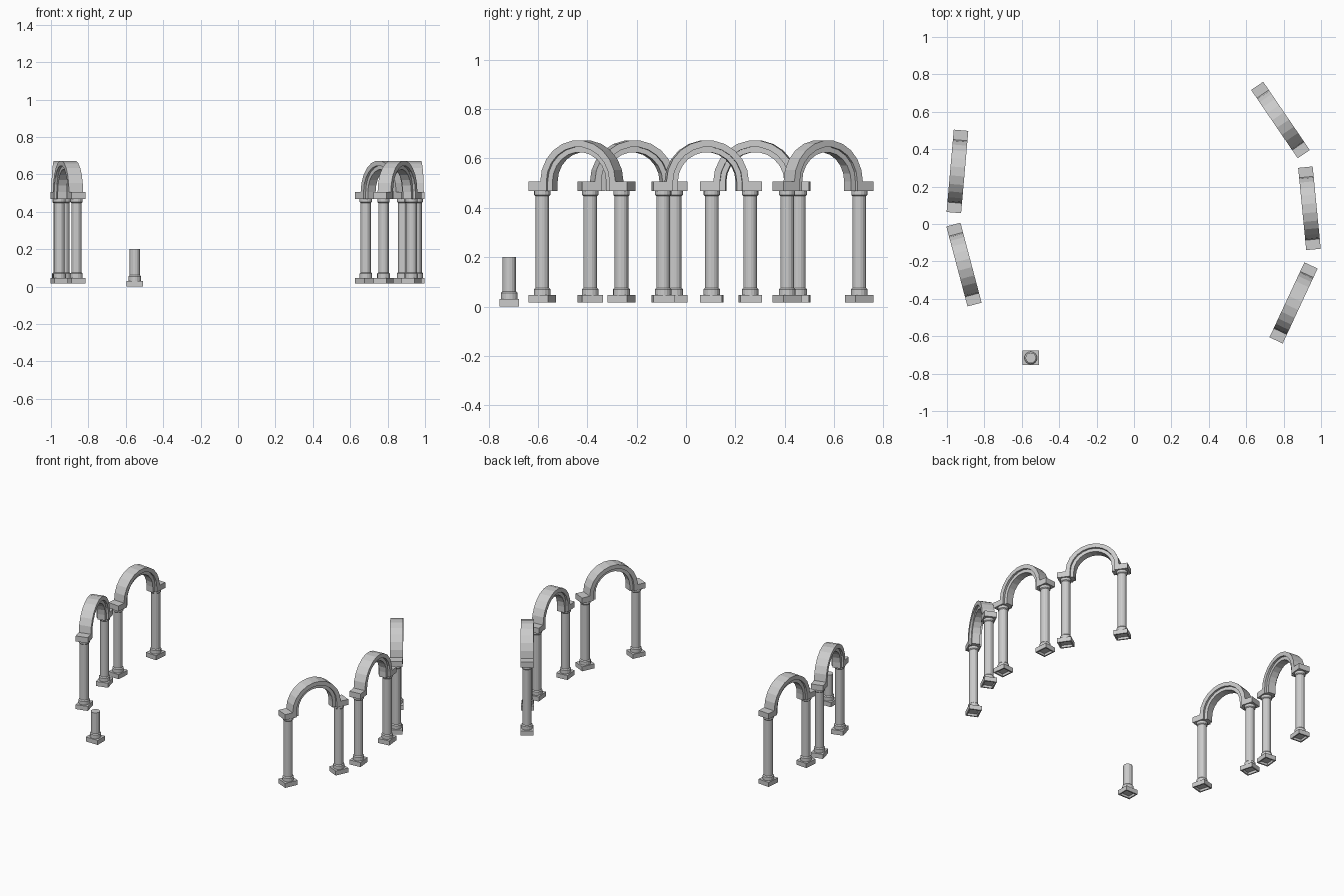
import bpy, bmesh, math
from mathutils import Matrix

if "Cube" in bpy.data.objects:
    bpy.data.objects.remove(bpy.data.objects["Cube"])

W = 0.078           # depth of plinths, imposts and outer arch band
R_OUT, R_MID, R_IN = 0.168, 0.141, 0.12
SPRING, IMPOST = 0.506, 0.469
COL = 0.177         # column offset from arch centre
SEG = 11


def box(bm, x0, x1, depth, z0, z1, y=0.0):
    m = Matrix.Translation(((x0 + x1) / 2, y, (z0 + z1) / 2)) @ \
        Matrix.Diagonal((x1 - x0, depth, z1 - z0, 1))
    return bmesh.ops.create_cube(bm, size=1, matrix=m)['verts']


def lathe(bm, x, profile, n=16):
    # stacked rings closed at both ends
    rings = [[bm.verts.new((x + r * math.cos(2 * math.pi * i / n),
                            r * math.sin(2 * math.pi * i / n), z)) for i in range(n)]
             for r, z in profile]
    for a, b in zip(rings, rings[1:]):
        for i in range(n):
            j = (i + 1) % n
            bm.faces.new((a[i], a[j], b[j], b[i]))
    bm.faces.new(rings[0][::-1])
    bm.faces.new(rings[-1])


def plinth(bm, x, z0, z1):
    # square foot with a recessed underside
    verts = box(bm, x - 0.044, x + 0.044, W, z0, z1)
    bm.normal_update()
    faces = {f for v in verts for f in v.link_faces}
    bottom = min(faces, key=lambda f: f.calc_center_median().z)
    bmesh.ops.inset_region(bm, faces=[bottom], thickness=0.012)
    bmesh.ops.inset_region(bm, faces=[bottom], thickness=0.001, depth=-0.015)


def band(bm, r0, r1, depth, foot):
    # half-round band with straight legs down to foot
    pts = [(1, foot)] + [(math.pi * i / SEG, None) for i in range(SEG + 1)] + [(-1, foot)]
    secs = []
    for a, z in pts:
        def p(r):
            return (a * r, z) if z is not None else \
                (r * math.cos(a), SPRING + r * math.sin(a))
        secs.append([bm.verts.new((p(r)[0], y, p(r)[1])) for r, y in
                     ((r0, -depth / 2), (r1, -depth / 2), (r1, depth / 2), (r0, depth / 2))])
    for s, t in zip(secs, secs[1:]):
        for i in range(4):
            j = (i + 1) % 4
            bm.faces.new((s[i], s[j], t[j], t[i]))
    bm.faces.new(secs[0][::-1])
    bm.faces.new(secs[-1])


def finish(bm, name, loc, angle=0):
    bmesh.ops.recalc_face_normals(bm, faces=bm.faces[:])
    me = bpy.data.meshes.new(name)
    bm.to_mesh(me)
    bm.free()
    ob = bpy.data.objects.new(name, me)
    ob.location = loc
    ob.rotation_euler.z = math.radians(angle)
    bpy.context.collection.objects.link(ob)


# standing arches: centre x, centre y, heading in degrees
arches = [(-0.944, 0.281, 85), (-0.909, -0.217, 104.8), (0.783, 0.556, 124.3),
          (0.938, 0.084, 95.6), (0.853, -0.422, 65)]
for k, (x, y, ang) in enumerate(arches, 1):
    # two columns with plinths
    bm = bmesh.new()
    for s in (-1, 1):
        plinth(bm, s * COL, 0.017, 0.047)
        lathe(bm, s * COL, [(0.034, 0.047), (0.034, 0.07), (0.028, 0.076),
                            (0.028, 0.447), (0.033, 0.452), (0.033, IMPOST)])
    finish(bm, f"columns_{k}", (x, y, 0), ang)
    # stepped round arch on impost blocks
    bm = bmesh.new()
    for s in (-1, 1):
        a, b = sorted((s * R_MID, s * 0.221))
        box(bm, a, b, W, IMPOST, SPRING)
    band(bm, R_MID, R_OUT, W, SPRING - 0.001)
    band(bm, R_IN, R_MID + 0.001, 0.05, IMPOST)
    finish(bm, f"arch_{k}", (x, y, 0), ang)

# broken column stump
bm = bmesh.new()
plinth(bm, 0, 0, 0.03)
lathe(bm, 0, [(0.034, 0.03), (0.034, 0.055), (0.028, 0.061), (0.028, 0.2)])
finish(bm, "column_stump", (-0.552, -0.716, 0))
